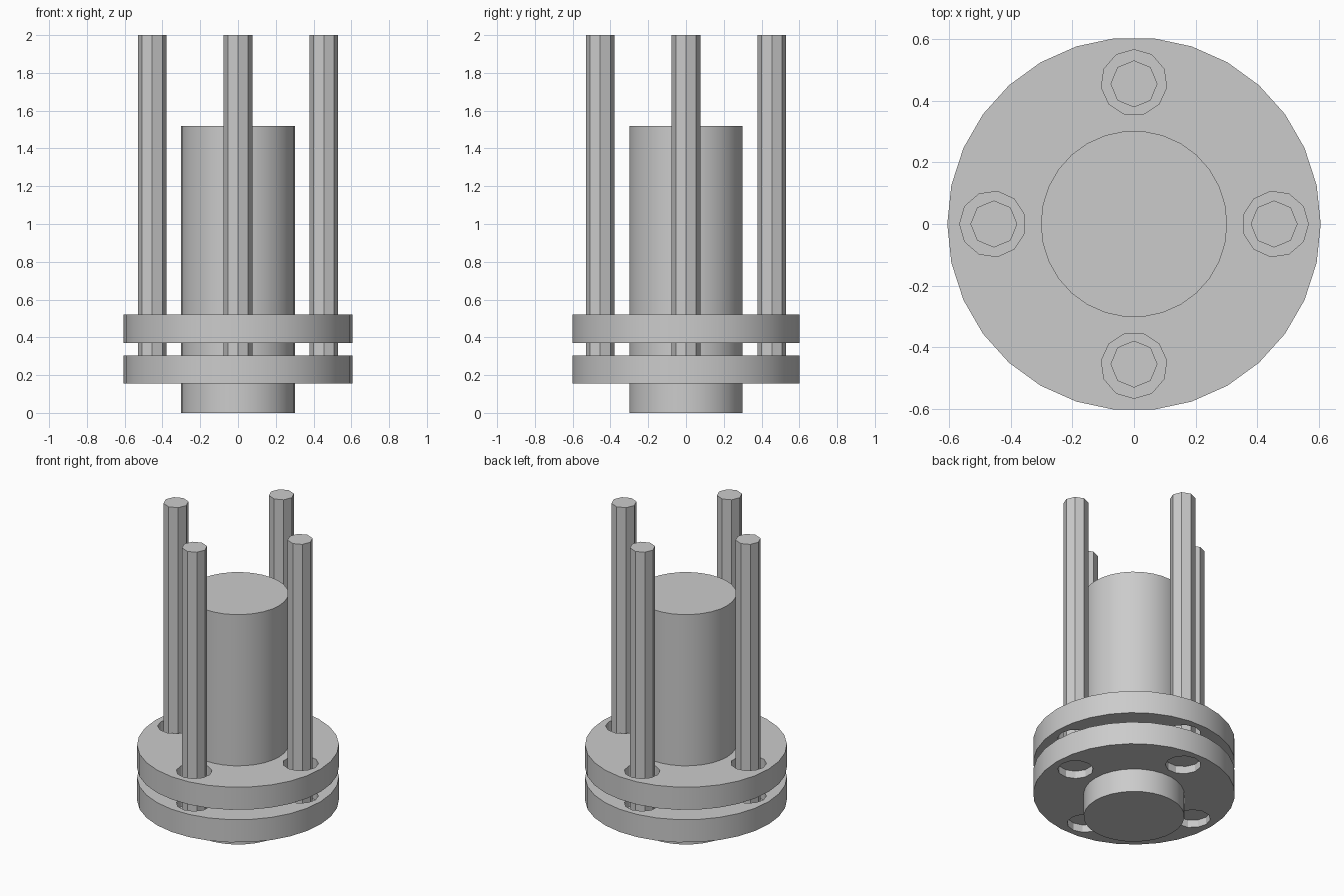
import bpy
from math import radians, cos, sin

if "Cube" in bpy.data.objects:
    bpy.data.objects.remove(bpy.data.objects["Cube"], do_unlink=True)

grey = bpy.data.materials.new("light_grey")
grey.use_nodes = True
colour = (0.6, 0.6, 0.6, 1)
grey.diffuse_color = colour
grey.node_tree.nodes["Principled BSDF"].inputs["Base Color"].default_value = colour


def cylinder(name, sides, radius, bottom, top, x=0, y=0, turn=0):
    """Upright cylinder with one vertex pointing along the turn angle."""
    # the primitive puts its first vertex on +y
    bpy.ops.mesh.primitive_cylinder_add(
        vertices=sides, radius=radius, depth=top - bottom,
        location=(x, y, (bottom + top) / 2), rotation=(0, 0, turn - radians(90)))
    ob = bpy.context.object
    ob.name = name
    ob.data.materials.append(grey)
    return ob


def smooth(ob):
    bpy.ops.object.select_all(action='DESELECT')
    ob.select_set(True)
    bpy.context.view_layer.objects.active = ob
    bpy.ops.object.shade_smooth_by_angle(angle=radians(30))


def drill(plate, bottom, top):
    """Cut the four rod holes between two heights."""
    for angle in angles.values():
        cutter = cylinder("hole_cutter", 11, 0.107, bottom, top,
                          0.458 * cos(angle), 0.458 * sin(angle), angle)
        cutter.hide_render = True
        mod = plate.modifiers.new("hole", 'BOOLEAN')
        mod.operation = 'DIFFERENCE'
        mod.solver = 'EXACT'
        mod.object = cutter
        bpy.context.view_layer.objects.active = plate
        bpy.ops.object.modifier_apply(modifier=mod.name)
        bpy.data.objects.remove(cutter, do_unlink=True)


angles = {"left": 0, "back": radians(90), "right": radians(180), "front": radians(270)}

# Central shaft
smooth(cylinder("central_shaft", 30, 0.302, 0, 1.52))

# Upper plate with through holes
upper = cylinder("upper_plate", 30, 0.605, 0.37, 0.52)
drill(upper, 0.3, 0.6)
smooth(upper)

# Lower plate, recessed above and below the rod seats
lower = cylinder("lower_plate", 30, 0.605, 0.155, 0.305)
drill(lower, 0.1, 0.205)
drill(lower, 0.25, 0.35)
smooth(lower)

# Octagonal rods standing in the lower seats
for side, a in angles.items():
    smooth(cylinder(side + "_rod", 8, 0.076, 0.23, 2,
                    0.454 * cos(a), 0.454 * sin(a), a))
